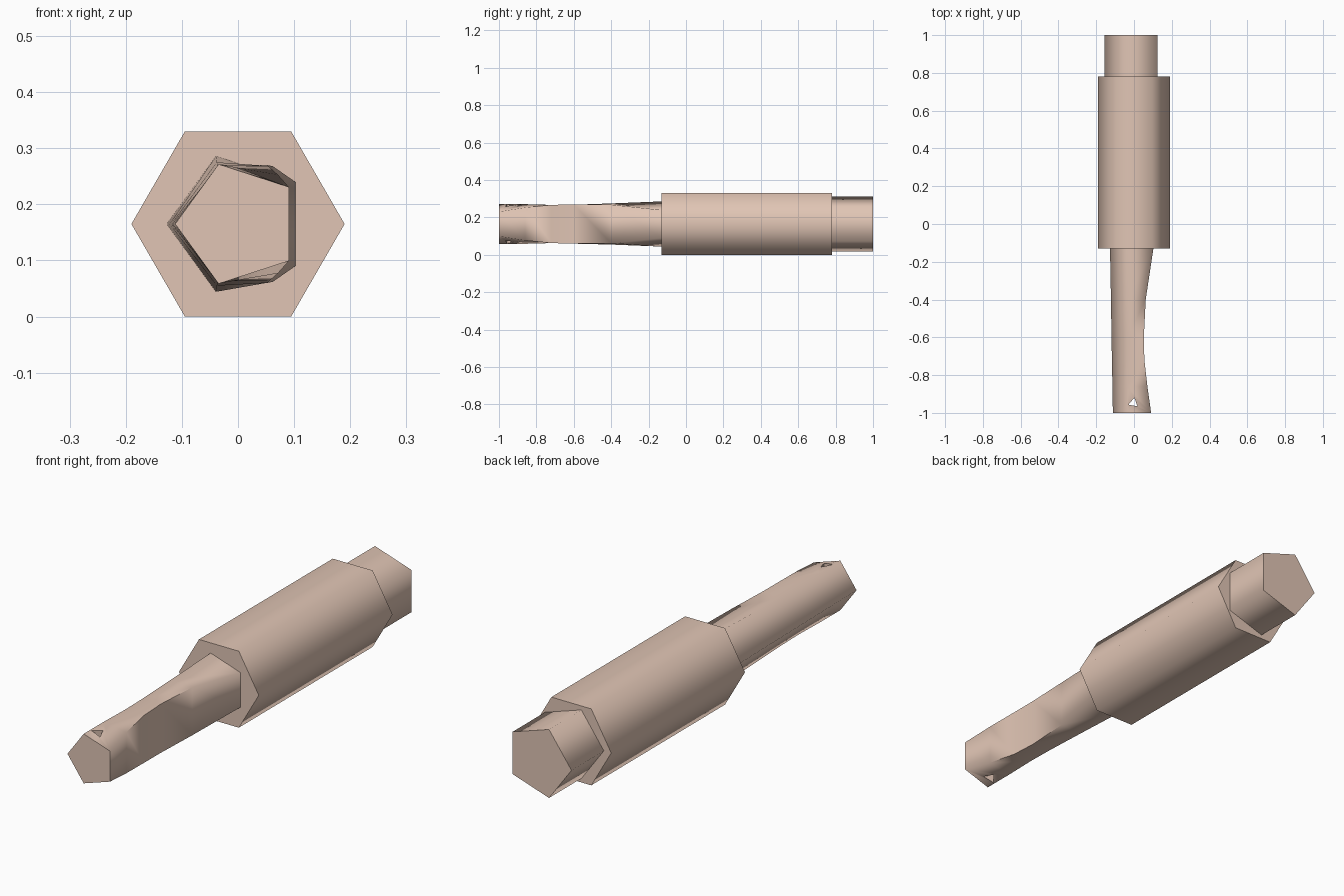
import bpy, bmesh
from math import cos, sin, pi, radians
from mathutils import Matrix

if "Cube" in bpy.data.objects:
    bpy.data.objects.remove(bpy.data.objects["Cube"])

ZC = 0.165
tan = bpy.data.materials.new("tan")
tan.diffuse_color = (0.75, 0.56, 0.46, 1)
tan.use_nodes = True
tan.node_tree.nodes["Principled BSDF"].inputs["Base Color"].default_value = tan.diffuse_color


def ngon(sides, r):
    # Polygon in x/z with one corner pointing to -x
    return [(-r * cos(2 * pi * i / sides), r * sin(2 * pi * i / sides)) for i in range(sides)]


def loft(name, sections):
    # Skin a list of (y, [(x, z), ...]) cross-sections and cap both ends
    bm = bmesh.new()
    rings = [[bm.verts.new((x, y, ZC + z)) for x, z in pts] for y, pts in sections]
    for a, b in zip(rings, rings[1:]):
        n = len(a)
        for i in range(n):
            j = (i + 1) % n
            bm.faces.new((a[i], a[j], b[j], b[i]))
    bm.faces.new(rings[0])
    bm.faces.new(rings[-1])
    bmesh.ops.recalc_face_normals(bm, faces=bm.faces)
    me = bpy.data.meshes.new(name)
    bm.to_mesh(me)
    bm.free()
    ob = bpy.data.objects.new(name, me)
    bpy.context.collection.objects.link(ob)
    me.materials.append(tan)
    bpy.ops.object.select_all(action='DESELECT')
    ob.select_set(True)
    bpy.context.view_layer.objects.active = ob
    bpy.ops.object.shade_smooth_by_angle(angle=radians(80))
    return ob


def grip(y, left, top_x, top_z, right, right_z):
    # Five-cornered grip section, mirrored about the middle height
    return (y, [(left, 0), (top_x, top_z), (right, right_z), (right, -right_z), (top_x, -top_z)])


# Hexagonal barrel
loft("barrel", [(-0.13, ngon(6, 0.19)), (0.78, ngon(6, 0.19))])

# Pentagonal rear collar
loft("rear_collar", [(0.775, ngon(5, 0.155)), (1.0, ngon(5, 0.155))])

# Handle with a scooped right face
handle = loft("handle", [
    (-1.0, ngon(5, 0.112)),
    grip(-0.86, -0.114, -0.035, 0.106, 0.071, 0.088),
    grip(-0.72, -0.117, -0.036, 0.102, 0.055, 0.102),
    grip(-0.60, -0.119, -0.037, 0.103, 0.052, 0.105),
    grip(-0.40, -0.122, -0.038, 0.110, 0.062, 0.103),
    (-0.13, ngon(5, 0.127)),
])

# Small three-sided hole through the handle's end
bpy.ops.mesh.primitive_cylinder_add(vertices=3, radius=0.028, depth=0.6,
                                    location=(-0.003, -0.947, ZC),
                                    rotation=(0, 0, radians(-10)))
cutter = bpy.context.object
cutter.name = "hole_cutter"
cutter.hide_render = True
cutter.display_type = 'WIRE'
mod = handle.modifiers.new("hole", 'BOOLEAN')
mod.operation = 'DIFFERENCE'
mod.solver = 'EXACT'
mod.object = cutter
bpy.context.view_layer.objects.active = handle
bpy.ops.object.modifier_apply(modifier="hole")
bpy.data.objects.remove(cutter)
